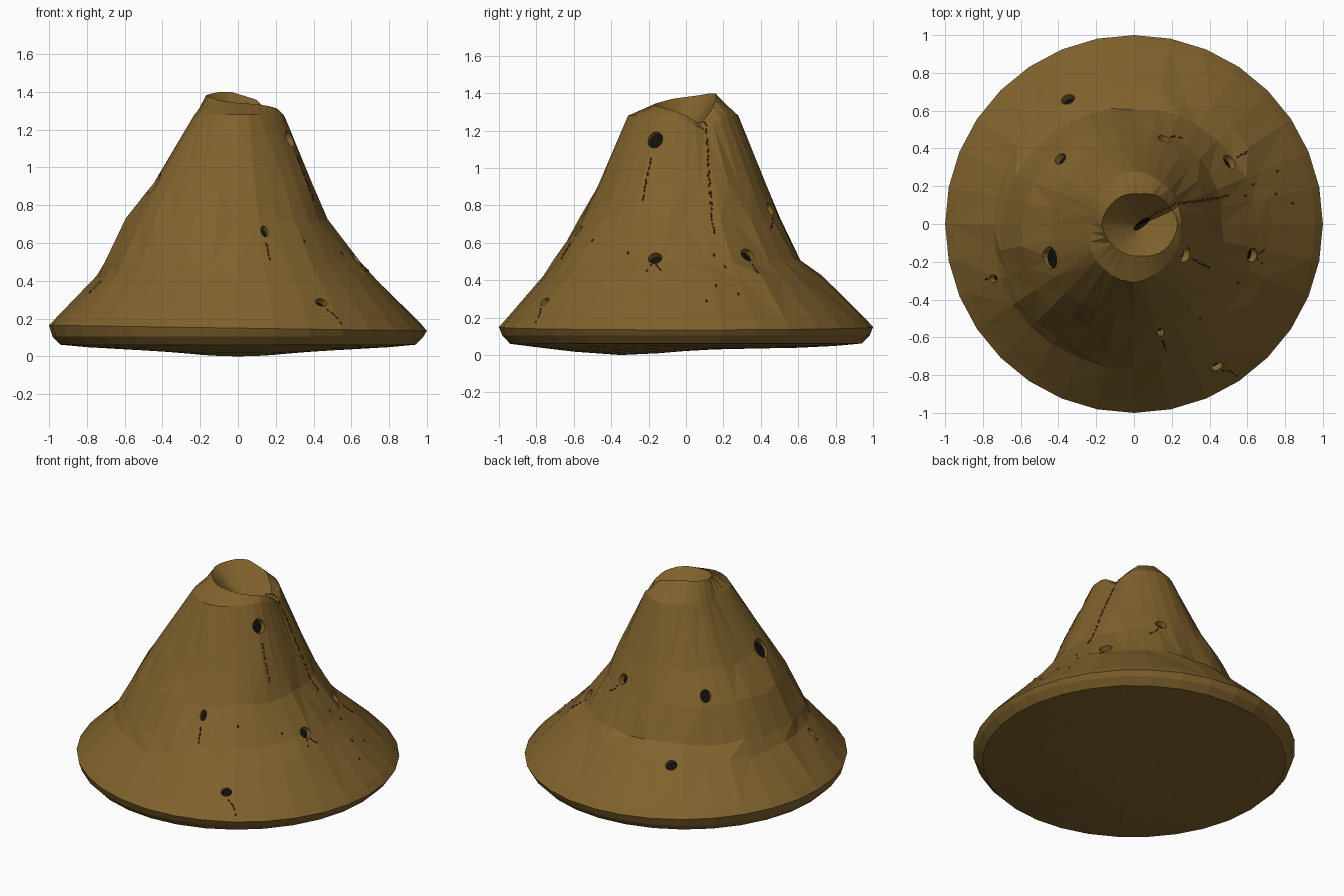
import bpy, bmesh, math, random
from mathutils import Vector
from mathutils.bvhtree import BVHTree

if "Cube" in bpy.data.objects:
    bpy.data.objects.remove(bpy.data.objects["Cube"])

random.seed(4)
N = 32

def material(name, rgb):
    m = bpy.data.materials.new(name)
    m.diffuse_color = (*rgb, 1)
    m.use_nodes = True
    m.node_tree.nodes["Principled BSDF"].inputs["Base Color"].default_value = m.diffuse_color
    return m

earth = material("earth", (0.215, 0.122, 0.026))
dark = material("dark_hollow", (0.006, 0.005, 0.004))
red = material("rust_red", (0.13, 0.022, 0.008))

def around(vals, a):
    """Smooth periodic interpolation of values spaced evenly by angle."""
    t = a / (2 * math.pi) * len(vals)
    i = int(t)
    f = t - i
    f = 0.5 * f + 0.5 * (1 - math.cos(math.pi * f)) / 2
    return vals[i % len(vals)] * (1 - f) + vals[(i + 1) % len(vals)] * f

def make_object(name, bm, mats):
    me = bpy.data.meshes.new(name)
    bm.to_mesh(me)
    bm.free()
    for m in mats:
        me.materials.append(m)
    ob = bpy.data.objects.new(name, me)
    bpy.context.collection.objects.link(ob)
    return ob

# Mound: rings of radii listed every 45 degrees, starting at +x
flank = [
    (0.42, [.73, .72, .72, .74, .74, .77, .77, .76]),
    (0.50, [.65, .63, .61, .65, .71, .74, .71, .68]),
    (0.72, [.47, .49, .51, .55, .595, .62, .57, .52]),
    (0.91, [.39, .41, .43, .43, .44, .52, .47, .44]),
]
shoulder = [.25, .26, .28, .25, .22, .28, .31, .27]
lip_r = [.20, .18, .16, .18, .20, .18, .17, .19]
lip_z = [1.28, 1.235, 1.30, 1.36, 1.38, 1.40, 1.40, 1.39,
         1.38, 1.37, 1.355, 1.345, 1.34, 1.335, 1.325, 1.31]

def under(x, y):
    r = math.hypot(x, y)
    return 0.035 + 0.035 * r ** 4 - 0.035 * math.exp(-((x / .4) ** 2 + ((y + .35) / .35) ** 2))

bm = bmesh.new()
angles = [2 * math.pi * i / N for i in range(N)]

def ring(fn):
    return [bm.verts.new(fn(a)) for a in angles]

def polar(r, a, z, cx=0):
    return (cx + r * math.cos(a), r * math.sin(a), z)

def under_point(r):
    return lambda a: polar(r, a, under(r * math.cos(a), r * math.sin(a)))

rings = [ring(under_point(r)) for r in (.15, .35, .6, .8, .94)]
rings.append(ring(lambda a: polar(.982, a, .105)))
rings.append(ring(lambda a: polar(1, a, .15 - .015 * math.cos(a))))
rings.append(ring(lambda a: polar(.96, a, .195 - .012 * math.cos(a))))
for z, radii in flank:
    rings.append(ring(lambda a: polar(around(radii, a) * random.uniform(.99, 1.01), a,
                                      z + random.uniform(-.012, .012))))
rings.append(ring(lambda a: polar(around(shoulder, a), a, min(1.28, around(lip_z, a) - .03))))
rings.append(ring(lambda a: polar(around(lip_r, a), a, around(lip_z, a), .03)))
# Crater bowl
rings.append(ring(lambda a: polar(around(lip_r, a) * .45, a, .5 * around(lip_z, a) + .57, .04)))
for lo, hi in zip(rings, rings[1:]):
    for i in range(N):
        j = (i + 1) % N
        bm.faces.new((lo[i], lo[j], hi[j], hi[i]))
for loop, co in ((rings[0], (0, 0, under(0, 0))), (rings[-1], (.04, 0, 1.15))):
    c = bm.verts.new(co)
    for i in range(N):
        bm.faces.new((loop[i], loop[(i + 1) % N], c))
bmesh.ops.recalc_face_normals(bm, faces=bm.faces)
low = min(v.co.z for v in bm.verts)
for v in bm.verts:
    v.co.z -= low
bmesh.ops.triangulate(bm, faces=bm.faces[:])
tree = BVHTree.FromBMesh(bm)
mound = make_object("mound", bm, [earth, dark])

def drop(x, y):
    """Point and normal on the mound straight below (x, y)."""
    p, n, _, _ = tree.ray_cast(Vector((x, y, 3)), Vector((0, 0, -1)))
    return p, n

# Burrow holes: x, y, half width, half height
holes = [(-.35, .66, .037, .034), (-.39, .345, .034, .042), (.16, .45, .036, .036),
         (.505, .33, .042, .04), (.275, -.165, .043, .048), (.625, -.165, .038, .038),
         (-.445, -.18, .06, .066), (-.745, -.29, .022, .03), (.14, -.575, .02, .036),
         (.44, -.755, .034, .027)]
bm = bmesh.new()
for x, y, w, h in holes:
    p, n = drop(x, y)
    side = Vector((0, 0, 1)).cross(n).normalized()
    up = n.cross(side)
    def loop(depth, k):
        return [bm.verts.new(p + n * depth + side * w * k * math.cos(t) + up * h * k * math.sin(t))
                for t in [2 * math.pi * i / 16 for i in range(16)]]
    a, b = loop(-.035, .92), loop(.04, 1.05)
    for i in range(16):
        j = (i + 1) % 16
        bm.faces.new((a[i], a[j], b[j], b[i]))
    bm.faces.new(a[::-1]).material_index = 1
    bm.faces.new(b)
bmesh.ops.recalc_face_normals(bm, faces=bm.faces)
cutter = make_object("hole_cutter", bm, [earth, dark])
cutter.hide_render = True
mod = mound.modifiers.new("holes", 'BOOLEAN')
mod.operation = 'DIFFERENCE'
mod.solver = 'EXACT'
mod.object = cutter
bpy.context.view_layer.objects.active = mound
bpy.ops.object.modifier_apply(modifier=mod.name)
bpy.data.objects.remove(cutter)

# Dark vent slit on the crater floor
bm = bmesh.new()
vent = []
for t in [2 * math.pi * i / 12 for i in range(12)]:
    u, v = .055 * math.cos(t), .018 * math.sin(t)
    x, y = .04 + .8 * u - .6 * v, .6 * u + .8 * v
    vent.append(bm.verts.new(drop(x, y)[0] + Vector((0, 0, .004))))
c = bm.verts.new(drop(.04, 0)[0] + Vector((0, 0, .004)))
for i in range(12):
    bm.faces.new((c, vent[i], vent[(i + 1) % 12]))
make_object("vent", bm, [dark])

# Rust trails: rows of tiny flecks lying on the surface
def fleck(bm, x, y, direction, size):
    p, n = drop(x, y)
    d = (direction - n * direction.dot(n)).normalized()
    s = n.cross(d)
    pts = [p + d * size, p + s * size * .45, p - d * size, p - s * size * .45]
    base = [bm.verts.new(q) for q in pts]
    tip = bm.verts.new(p + n * .006)
    for i in range(4):
        bm.faces.new((base[i], base[(i + 1) % 4], tip))

trails = [[(.08, .04), (.23, .11), (.34, .12), (.42, .135), (.5, .15)],
          [(.31, -.185), (.40, -.235)], [(.65, -.16), (.69, -.135)], [(.65, -.18), (.68, -.21)],
          [(.145, -.61), (.17, -.67)], [(.47, -.77), (.55, -.80)], [(.19, .46), (.26, .46)],
          [(.54, .35), (.61, .385)], [(-.77, -.29), (-.79, -.30)]]
bm = bmesh.new()
for path in trails:
    for a, b in zip(path, path[1:]):
        pa, pb = drop(*a)[0], drop(*b)[0]
        count = max(2, int((pb - pa).length / .02))
        for k in range(count):
            t = (k + random.uniform(.2, .8)) / count
            q = pa.lerp(pb, t)
            fleck(bm, q.x + random.uniform(-.003, .003), q.y + random.uniform(-.005, .005),
                  pb - pa, .011)
for x, y in [(.59, .15), (.63, .21), (.75, .16), (.76, .28), (.84, .11), (.35, -.5), (.55, -.31)]:
    fleck(bm, x, y, Vector((x, y, -.6)), .013)
make_object("rust_trails", bm, [red])
